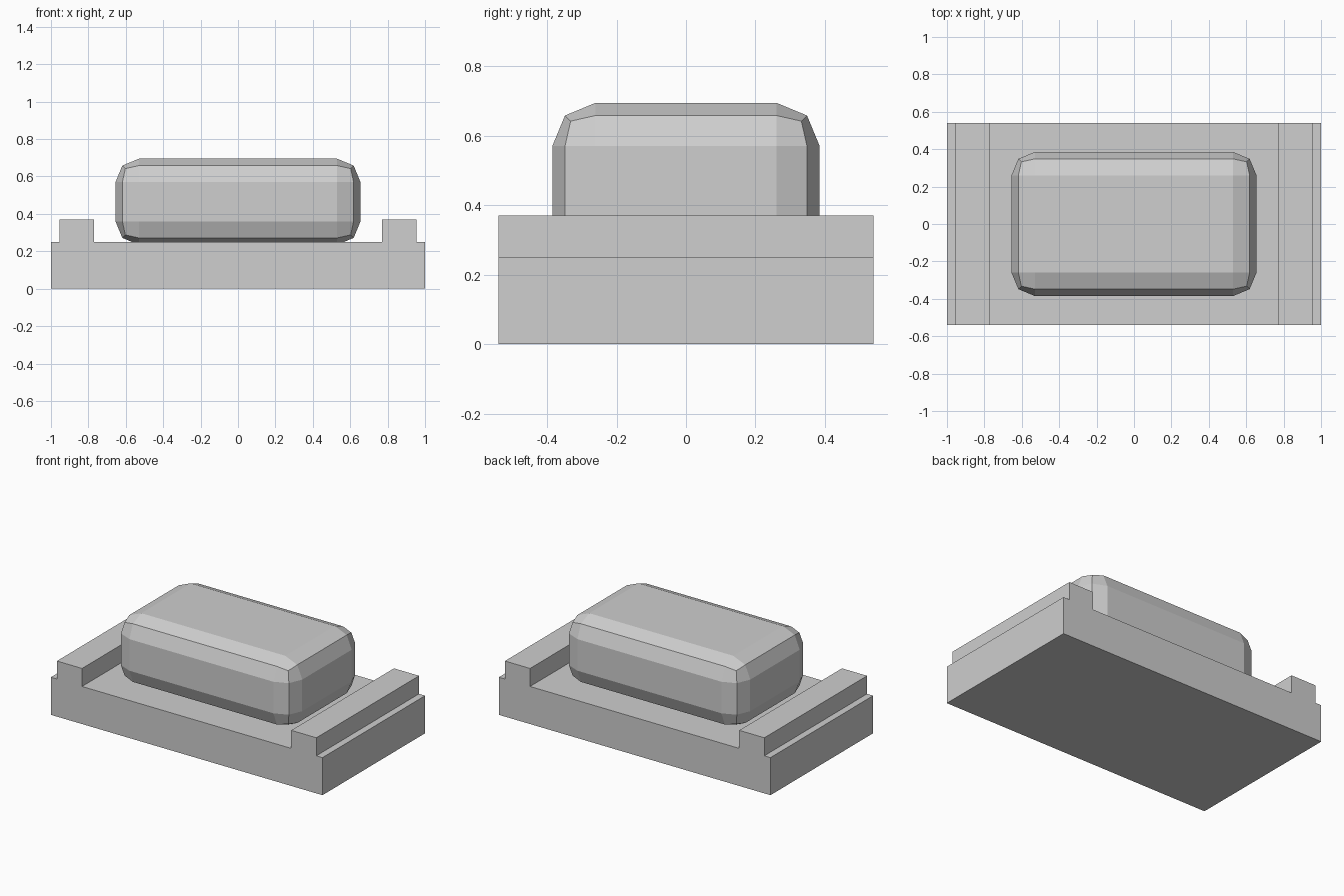
import bpy
import bmesh

cube = bpy.data.objects.get("Cube")
if cube:
    bpy.data.objects.remove(cube, do_unlink=True)

GREY = (0.62, 0.62, 0.62, 1)
grey = bpy.data.materials.new("light grey")
grey.use_nodes = True
grey.diffuse_color = GREY
grey.node_tree.nodes["Principled BSDF"].inputs["Base Color"].default_value = GREY


def add_object(name, bm):
    bmesh.ops.recalc_face_normals(bm, faces=bm.faces)
    mesh = bpy.data.meshes.new(name)
    bm.to_mesh(mesh)
    bm.free()
    mesh.materials.append(grey)
    obj = bpy.data.objects.new(name, mesh)
    bpy.context.collection.objects.link(obj)
    return obj


# Base tray: stepped profile with a raised rail at each end, extruded in depth
half_depth = 0.54
right_half = [(1, 0), (1, 0.25), (0.955, 0.25), (0.955, 0.37), (0.77, 0.37), (0.77, 0.25)]
profile = right_half + [(-x, z) for x, z in reversed(right_half)]
bm = bmesh.new()
face = bm.faces.new([bm.verts.new((x, -half_depth, z)) for x, z in profile])
extruded = bmesh.ops.extrude_face_region(bm, geom=[face])["geom"]
bmesh.ops.translate(bm, vec=(0, 2 * half_depth, 0),
                    verts=[v for v in extruded if isinstance(v, bmesh.types.BMVert)])
add_object("base_tray", bm)

# Rounded block: bevelled box resting slightly sunk in the tray
bm = bmesh.new()
bmesh.ops.create_cube(bm, size=1)
bmesh.ops.scale(bm, vec=(1.31, 0.77, 0.46), verts=bm.verts)
block = add_object("rounded_block", bm)
block.location.z = 0.465
bevel = block.modifiers.new("rounded_edges", "BEVEL")
bevel.width = 0.125
bevel.segments = 2
